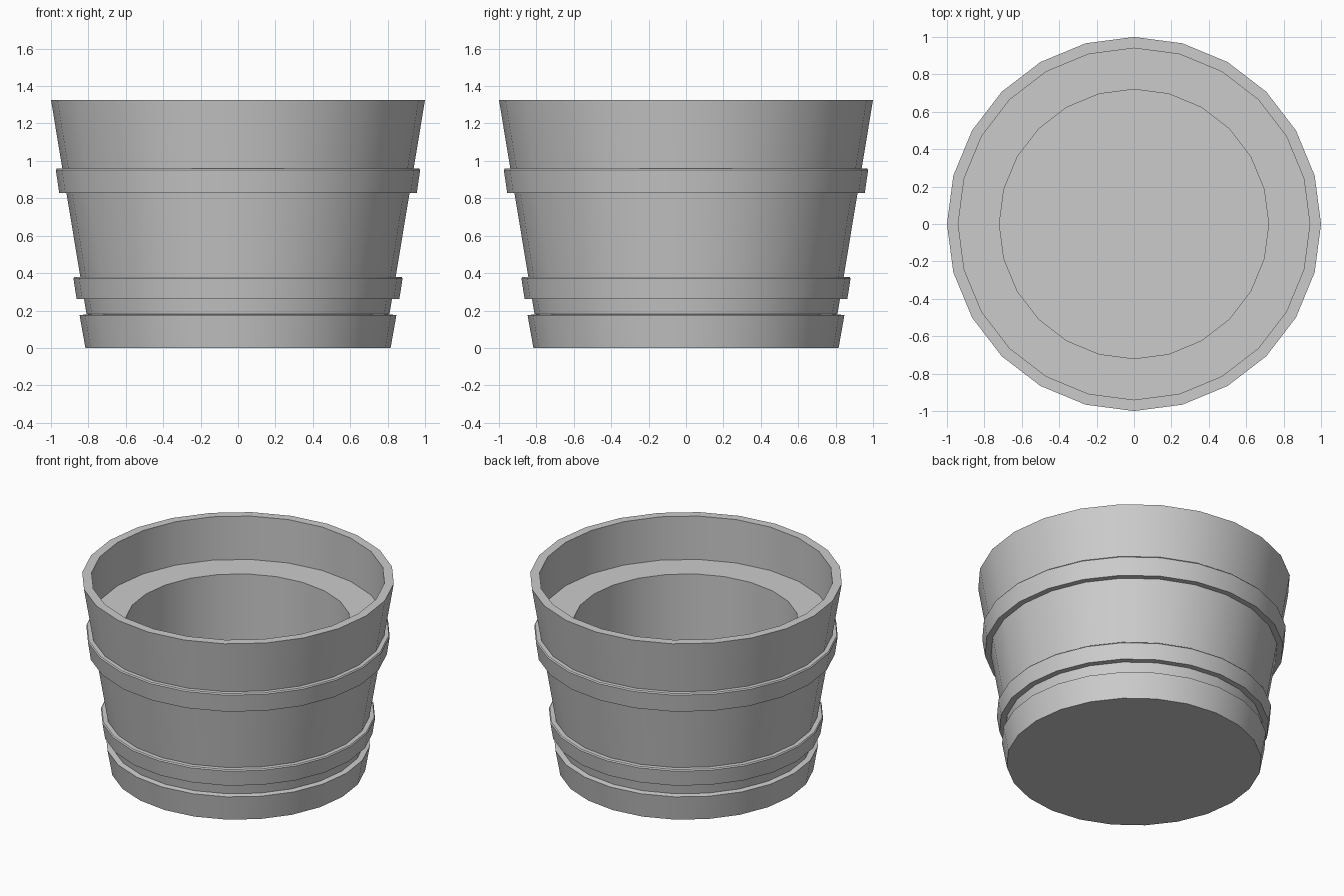
import bpy, bmesh
from math import radians, cos, sin, tau

if "Cube" in bpy.data.objects:
    bpy.data.objects.remove(bpy.data.objects["Cube"])

SIDES = 24


def lathe(name, profile, closed=False):
    """Revolve (radius, z) points round z; a radius of 0 becomes a pole."""
    bm = bmesh.new()
    rings = []
    for r, z in profile:
        if r == 0:
            rings.append([bm.verts.new((0, 0, z))] * SIDES)
        else:
            rings.append([bm.verts.new((r * cos(tau * i / SIDES), r * sin(tau * i / SIDES), z))
                          for i in range(SIDES)])
    pairs = list(zip(rings, rings[1:]))
    if closed:
        pairs.append((rings[-1], rings[0]))
    for a, b in pairs:
        for i in range(SIDES):
            j = (i + 1) % SIDES
            bm.faces.new(list(dict.fromkeys((a[i], a[j], b[j], b[i]))))
    bmesh.ops.recalc_face_normals(bm, faces=bm.faces)
    mesh = bpy.data.meshes.new(name)
    bm.to_mesh(mesh)
    bm.free()
    obj = bpy.data.objects.new(name, mesh)
    bpy.context.collection.objects.link(obj)
    bpy.ops.object.select_all(action='DESELECT')
    obj.select_set(True)
    bpy.context.view_layer.objects.active = obj
    bpy.ops.object.shade_smooth_by_angle(angle=radians(30))
    return obj


def wall(z):
    """Radius of the tapered outside of the tub at height z."""
    return 0.78 + 0.166 * z


# Tub: underside, base band, tapered wall and rim, inner ledge, deep well and floor
lathe("tub", [(0, 0), (0.816, 0), (0.847, 0.175), (wall(0.18), 0.18),
              (1.0, 1.326), (0.94, 1.326), (0.94, 1.02),
              (0.72, 1.02), (0.72, 0.08), (0, 0.08)])

# Hoops: slanted bands hugging the wall
for name, low, high, r_low, r_high in [("lower_hoop", 0.262, 0.38, 0.863, 0.88),
                                       ("upper_hoop", 0.827, 0.96, 0.956, 0.974)]:
    lathe(name, [(wall(low) - 0.01, low), (r_low, low), (r_high, high - 0.008),
                 (r_high - 0.006, high), (wall(high) - 0.01, high)], closed=True)
